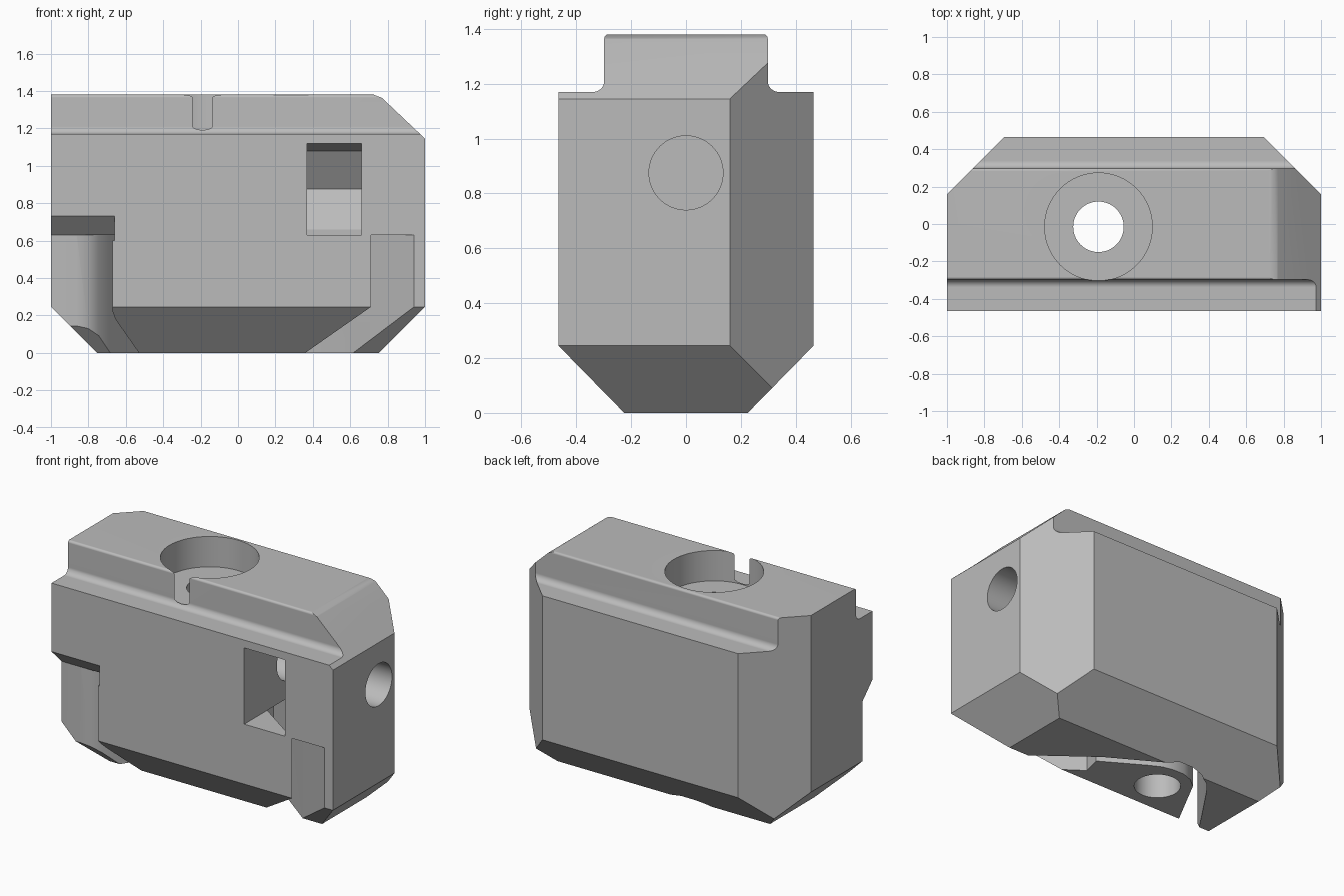
import bpy, bmesh, math
from mathutils import Vector

cube = bpy.data.objects.get("Cube")
if cube:
    bpy.data.objects.remove(cube, do_unlink=True)

grey = bpy.data.materials.new("plain_grey")
grey.use_nodes = True
grey.diffuse_color = (0.5, 0.5, 0.5, 1)
grey.node_tree.nodes["Principled BSDF"].inputs["Base Color"].default_value = (0.5, 0.5, 0.5, 1)


def make_object(name, bm):
    bmesh.ops.recalc_face_normals(bm, faces=bm.faces)
    mesh = bpy.data.meshes.new(name)
    bm.to_mesh(mesh)
    bm.free()
    mesh.materials.append(grey)
    obj = bpy.data.objects.new(name, mesh)
    bpy.context.collection.objects.link(obj)
    return obj


def prism(points, start, end, axis):
    """Extrude a closed outline: (y, z) along x, or (x, y) along z."""
    bm = bmesh.new()
    place = (lambda a, b: (start, a, b)) if axis == "x" else (lambda a, b: (a, b, start))
    face = bm.faces.new([bm.verts.new(place(*p)) for p in points])
    step = Vector((end - start, 0, 0)) if axis == "x" else Vector((0, 0, end - start))
    top = bmesh.ops.extrude_face_region(bm, geom=[face])["geom"]
    bmesh.ops.translate(bm, vec=step, verts=[g for g in top if isinstance(g, bmesh.types.BMVert)])
    return bm


def circle(cx, cy, r, n=64):
    return [(cx + r * math.cos(math.tau * i / n), cy + r * math.sin(math.tau * i / n)) for i in range(n)]


def arc(cx, cy, r, a0, a1, n):
    steps = [math.radians(a0 + (a1 - a0) * i / n) for i in range(n + 1)]
    return [(cx + r * math.cos(a), cy + r * math.sin(a)) for a in steps]


def slice_off(bm, point, normal):
    """Cut away everything on the normal side of a plane and cap it."""
    geom = bm.verts[:] + bm.edges[:] + bm.faces[:]
    cut = bmesh.ops.bisect_plane(bm, geom=geom, plane_co=point, plane_no=normal, clear_outer=True)
    edges = [e for e in cut["geom_cut"] if isinstance(e, bmesh.types.BMEdge)]
    bmesh.ops.holes_fill(bm, edges=edges, sides=0)


# Block section: chamfered base, shoulders, filleted raised rail
half = [(0.225, 0), (0.465, 0.245), (0.465, 1.17)]
half += arc(0.338, 1.21, 0.04, 270, 180, 8)
half += arc(0.283, 1.365, 0.015, 0, 90, 4)
section = half + [(-y, z) for y, z in reversed(half)]
bm = prism(section, -1, 1, "x")

# End chamfers, rear corner chamfers and the sloped rail end
for side in (-1, 1):
    slice_off(bm, (side, 0, 0.245), (side, 0, -1))
    slice_off(bm, (side, 0.16, 0), (side, 1, 0))
slice_off(bm, (1, 0, 1.145), (0.69, 0, 0.73))
slice_off(bm, (0.725, 0, 1.38), (0.36, 0, 0.93))
block = make_object("carriage_block", bm)

# Belt channel: around the post, behind the bolt hole, out at the front
outer_wall = [(-1.1, -0.365), (-0.86, -0.365), (-0.8, -0.352), (-0.745, -0.315), (-0.69, -0.235),
              (-0.6, -0.1), (-0.45, 0.12), (-0.39, 0.19), (-0.32, 0.235), (-0.24, 0.25),
              (-0.14, 0.25), (-0.05, 0.225), (0.27, 0.04), (0.63, -0.235), (0.94, -0.465), (0.94, -0.6)]
inner_wall = [(0.71, -0.6), (0.71, -0.465), (0.36, -0.225), (0.24, -0.14), (0.27, -0.02), (0, 0.14),
              (-0.07, 0.175), (-0.14, 0.19), (-0.22, 0.19), (-0.29, 0.165), (-0.35, 0.115),
              (-0.53, -0.225), (-0.655, -0.4), (-0.67, -0.44), (-0.67, -0.6), (-1.1, -0.6)]
cutters = [make_object("belt_channel", prism(outer_wall + inner_wall, -0.1, 0.63, "z"))]

# Sloped ceiling over the belt entry
ceiling = [(-0.365, 0.6), (-0.365, 0.63), (-0.485, 0.75), (-0.485, 0.6)]
cutters.append(make_object("belt_entry", prism(ceiling, -1.1, -0.66, "x")))

# Nut pocket with a pointed rear, and the tension screw hole
pocket = [(-0.6, 0.63), (0.14, 0.63), (0.14, 0.66), (0.28, 0.875), (0.14, 1.08), (-0.465, 1.12), (-0.6, 1.12)]
cutters.append(make_object("nut_pocket", prism(pocket, 0.37, 0.66, "x")))
cutters.append(make_object("screw_hole", prism(circle(0, 0.875, 0.135), 0.05, 1.1, "x")))

# Vertical bolt hole with counterbore
cutters.append(make_object("bolt_hole", prism(circle(-0.19, -0.015, 0.135), -0.1, 1.3, "z")))
cutters.append(make_object("counterbore", prism(circle(-0.19, -0.015, 0.288), 1.185, 1.5, "z")))

bpy.ops.object.select_all(action="DESELECT")
bpy.context.view_layer.objects.active = block
block.select_set(True)
for cutter in cutters:
    cutter.hide_render = True
    mod = block.modifiers.new(cutter.name, "BOOLEAN")
    mod.operation = "DIFFERENCE"
    mod.solver = "EXACT"
    mod.object = cutter
    bpy.ops.object.modifier_apply(modifier=mod.name)
    bpy.data.objects.remove(cutter, do_unlink=True)

# Smooth the curved walls, keep the flats flat
bpy.ops.object.shade_smooth_by_angle(angle=math.radians(25))
weighted = block.modifiers.new("flat_faces", "WEIGHTED_NORMAL")
weighted.keep_sharp = True
